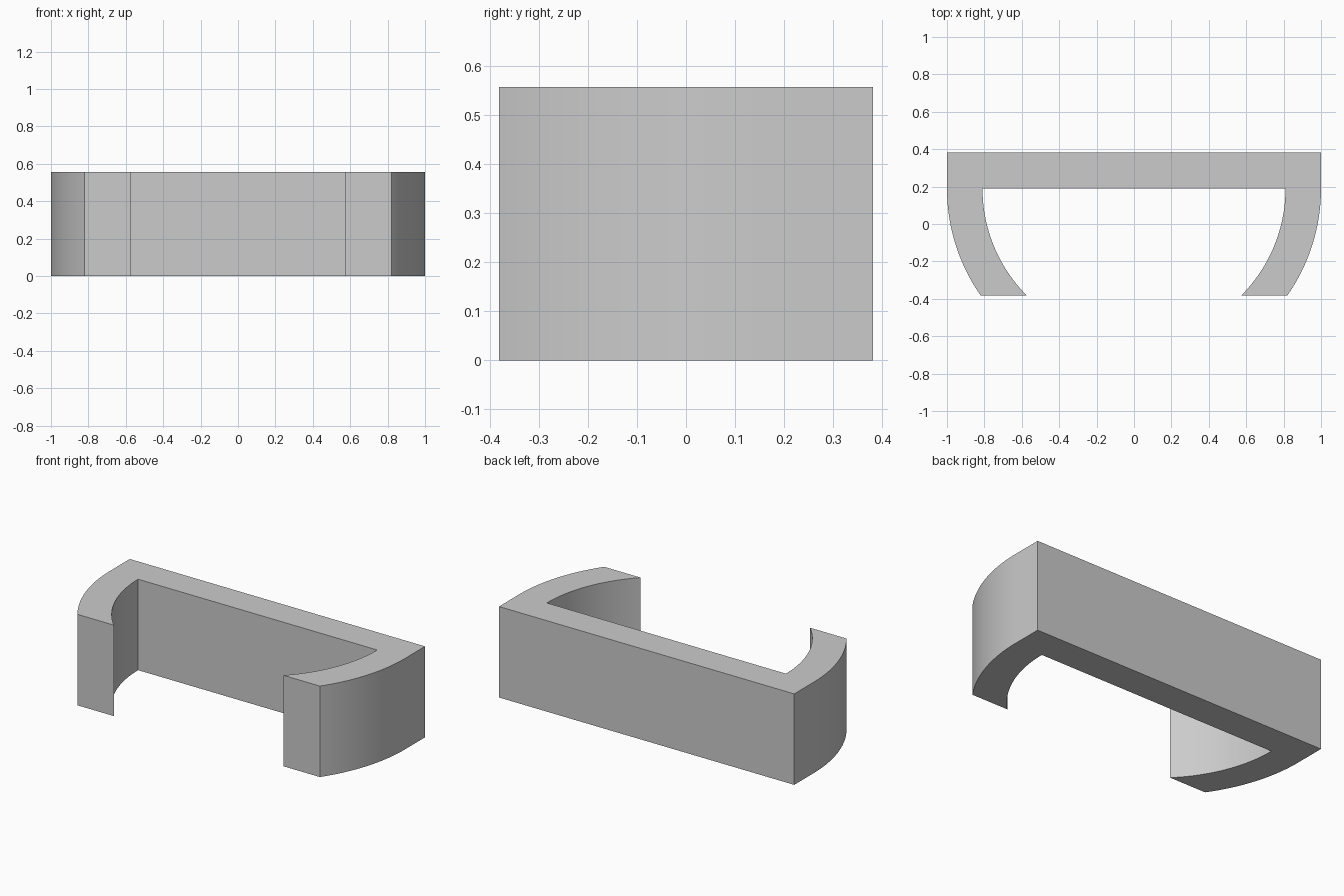
import bpy
import bmesh
from math import asin, cos, sin

cube = bpy.data.objects.get("Cube")
if cube:
    bpy.data.objects.remove(cube, do_unlink=True)

HEIGHT = 0.557
BACK, FRONT = 0.381, -0.381
CENTRE_Y = 0.19        # centre shared by the inner and outer arcs
OUTER, INNER = 1.0, 0.81
STEPS = 24


def arc(radius):
    """Right-hand arc from the bar to the flat front tip."""
    end = asin((CENTRE_Y - FRONT) / radius)
    return [(radius * cos(end * i / STEPS), CENTRE_Y - radius * sin(end * i / STEPS))
            for i in range(STEPS + 1)]


# Half outline: back corner, outer arc, flat tip, inner arc back to the bar
half = [(OUTER, BACK)] + arc(OUTER) + arc(INNER)[::-1]
outline = half + [(-x, y) for x, y in reversed(half)]

# Extrude the outline into the clip body
bm = bmesh.new()
base = bm.faces.new([bm.verts.new((x, y, 0)) for x, y in outline])
top = bmesh.ops.extrude_face_region(bm, geom=[base], use_keep_orig=True)
verts = [v for v in top["geom"] if isinstance(v, bmesh.types.BMVert)]
bmesh.ops.translate(bm, verts=verts, vec=(0, 0, HEIGHT))
bmesh.ops.recalc_face_normals(bm, faces=bm.faces)
mesh = bpy.data.meshes.new("clip_body")
bm.to_mesh(mesh)
bm.free()

# Plain grey material
grey = bpy.data.materials.new("light grey")
grey.use_nodes = True
colour = (0.6, 0.6, 0.6, 1)
grey.diffuse_color = colour
grey.node_tree.nodes["Principled BSDF"].inputs["Base Color"].default_value = colour
mesh.materials.append(grey)

body = bpy.data.objects.new("clip_body", mesh)
bpy.context.collection.objects.link(body)
bpy.ops.object.select_all(action="DESELECT")
body.select_set(True)
bpy.context.view_layer.objects.active = body
bpy.ops.object.shade_smooth_by_angle(angle=0.35)
